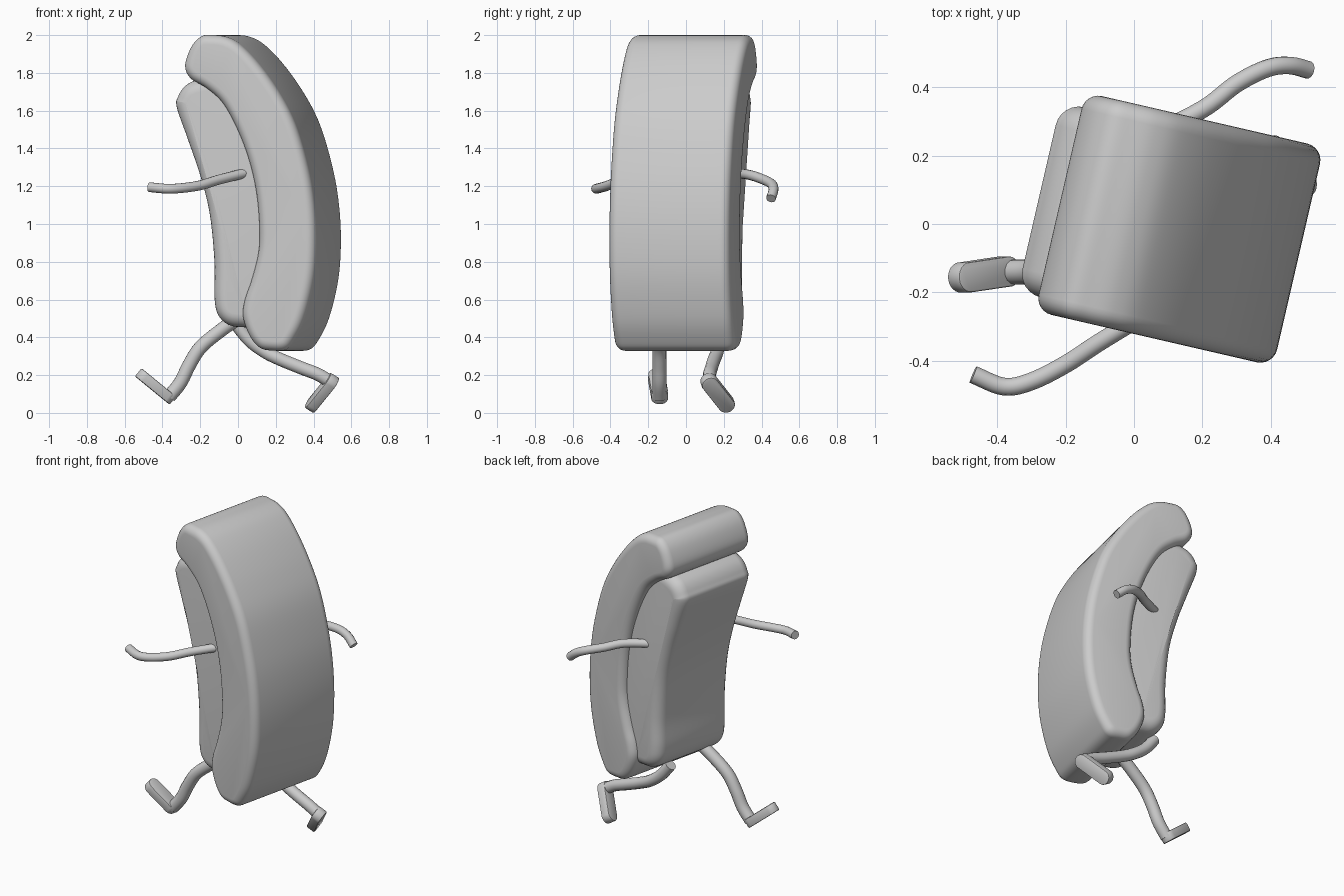
import bpy, bmesh, math
from mathutils import Vector, Matrix

cube = bpy.data.objects.get("Cube")
if cube:
    bpy.data.objects.remove(cube, do_unlink=True)

grey = bpy.data.materials.new("plain_grey")
grey.use_nodes = True
grey.diffuse_color = (0.6, 0.6, 0.6, 1)
grey.node_tree.nodes["Principled BSDF"].inputs["Base Color"].default_value = (0.6, 0.6, 0.6, 1)

TURN = Matrix.Rotation(math.radians(-13), 4, 'Z')


def smooth_path(points, closed, steps=6):
    """Catmull-Rom curve through the points."""
    pts = [Vector(p) for p in points]
    n = len(pts)
    if not closed:
        pts = [pts[0] * 2 - pts[1]] + pts + [pts[-1] * 2 - pts[-2]]
    out = []
    for i in range(n if closed else n - 1):
        a, b, c, d = [pts[(i + k - (1 if closed else 0)) % len(pts)] for k in range(4)]
        for s in range(steps):
            t = s / steps
            out.append(0.5 * (2 * b + (c - a) * t + (2 * a - 5 * b + 4 * c - d) * t ** 2
                              + (3 * b - a - 3 * c + d) * t ** 3))
    if not closed:
        out.append(pts[-2])
    return out


def finish(obj, angle):
    obj.data.materials.clear()
    obj.data.materials.append(grey)
    bpy.ops.object.select_all(action='DESELECT')
    obj.select_set(True)
    bpy.context.view_layer.objects.active = obj
    bpy.ops.object.shade_smooth_by_angle(angle=math.radians(angle))


def add_mesh(name, bm, angle=35):
    bmesh.ops.recalc_face_normals(bm, faces=bm.faces[:])
    mesh = bpy.data.meshes.new(name)
    bm.to_mesh(mesh)
    bm.free()
    obj = bpy.data.objects.new(name, mesh)
    bpy.context.collection.objects.link(obj)
    finish(obj, angle)


def rounded_slab(name, outline, half, radius, matrix, closed_curve=True, arc=6):
    """Counter-clockwise outline extruded along y, with rounded rims."""
    pts = smooth_path(outline, True) if closed_curve else [Vector(p) for p in outline]
    n = len(pts)
    inward = []
    for i in range(n):
        t = (pts[(i + 1) % n] - pts[i - 1]).normalized()
        inward.append(Vector((-t.y, t.x)))
    rim = [(half - radius + radius * math.sin(a), radius * (1 - math.cos(a)))
           for a in [k * math.pi / 2 / arc for k in range(arc + 1)]]
    rows = [(-y, inset) for y, inset in reversed(rim)] + rim
    bm = bmesh.new()
    rings = []
    for y, inset in rows:
        ring = [p + d * inset for p, d in zip(pts, inward)]
        rings.append([bm.verts.new(matrix @ Vector((q.x, y, q.y))) for q in ring])
    for r0, r1 in zip(rings, rings[1:]):
        for i in range(n):
            j = (i + 1) % n
            bm.faces.new((r0[i], r0[j], r1[j], r1[i]))
    bm.faces.new(rings[0])
    bm.faces.new(rings[-1])
    add_mesh(name, bm)


def limb(name, points, radius):
    curve = bpy.data.curves.new(name, 'CURVE')
    curve.dimensions = '3D'
    curve.bevel_depth = radius
    curve.bevel_resolution = 5
    curve.use_fill_caps = True
    path = smooth_path(points, False)
    spline = curve.splines.new('POLY')
    spline.points.add(len(path) - 1)
    for sp, p in zip(spline.points, path):
        sp.co = (*p, 1)
    obj = bpy.data.objects.new(name, curve)
    bpy.context.collection.objects.link(obj)
    bpy.ops.object.select_all(action='DESELECT')
    obj.select_set(True)
    bpy.context.view_layer.objects.active = obj
    bpy.ops.object.convert(target='MESH')
    finish(bpy.context.object, 40)


def foot(name, heel, toe, leg_dir, width=0.09, thick=0.055):
    """Flat pad with round ends, lying across the end of the leg."""
    heel, toe = Vector(heel), Vector(toe)
    along = (toe - heel).normalized()
    down = Vector(leg_dir)
    down = (down - along * down.dot(along)).normalized()
    side = down.cross(along)
    frame = Matrix((along, down, side)).transposed().to_4x4()
    frame.translation = (heel + toe) / 2
    r = width / 2
    reach = (toe - heel).length / 2 - r
    outline = []
    for k in range(24):
        a = -math.pi / 2 + (k if k < 12 else k + 1 / 11) * math.pi / 12
        shift = reach if k < 12 else -reach
        outline.append((shift + r * math.cos(a), r * math.sin(a)))
    rounded_slab(name, outline, thick / 2, 0.006, frame, False, 2)


# Body: curved topping draped over a rounded block
topping = [(-.225, 1.84), (-.195, 1.77), (-.11, 1.72), (-.02, 1.64), (.06, 1.5),
           (.125, 1.33), (.165, 1.15), (.18, .95), (.17, .83), (.135, .7), (.1, .6),
           (.09, .51), (.125, .41), (.18, .345), (.25, .33), (.32, .335), (.365, .38),
           (.425, .5), (.475, .7), (.49, .9), (.48, 1.1), (.445, 1.3), (.375, 1.53),
           (.285, 1.7), (.175, 1.85), (.075, 1.95), (0, 1.99), (-.07, 2), (-.135, 1.995),
           (-.19, 1.94)]
rounded_slab("topping", topping, 0.328, 0.05, TURN @ Matrix.Translation((0, .015, 0)))

block = [(-.285, 1.62), (-.225, 1.45), (-.155, 1.25), (-.105, 1.05), (-.08, .8),
         (-.08, .62), (-.065, .53), (-.02, .475), (.05, .455), (.15, .47), (.2, .6),
         (.25, .75), (.27, 1), (.22, 1.35), (.12, 1.6), (0, 1.74), (-.09, 1.775),
         (-.17, 1.765), (-.235, 1.735), (-.275, 1.68)]
rounded_slab("block", block, 0.285, 0.07, TURN @ Matrix.Translation((0, .015, 0)))

# Arms
limb("front_arm", [(.04, -.26, 1.27), (-.1, -.345, 1.235), (-.2, -.41, 1.205),
                   (-.3, -.46, 1.19), (-.38, -.475, 1.187), (-.47, -.44, 1.195)], 0.026)
limb("back_arm", [(.03, .25, 1.27), (.2, .335, 1.26), (.3, .41, 1.235),
                  (.39, .455, 1.21), (.455, .463, 1.18), (.51, .45, 1.135)], 0.026)

# Legs and feet
limb("front_leg", [(0, -.13, .5), (-.1, -.135, .43), (-.2, -.14, .345), (-.26, -.14, .25),
                   (-.305, -.14, .16), (-.365, -.14, .085)], 0.037)
foot("front_foot", (-.345, -.135, .065), (-.528, -.16, .215), (-.5, 0, -.8))
limb("back_leg", [(-.01, .17, .47), (.06, .17, .385), (.14, .165, .325), (.22, .15, .285),
                  (.33, .135, .24), (.42, .125, .205), (.49, .125, .165)], 0.035)
foot("back_foot", (.513, .1, .19), (.376, .235, .022), (.9, .1, -.4))
